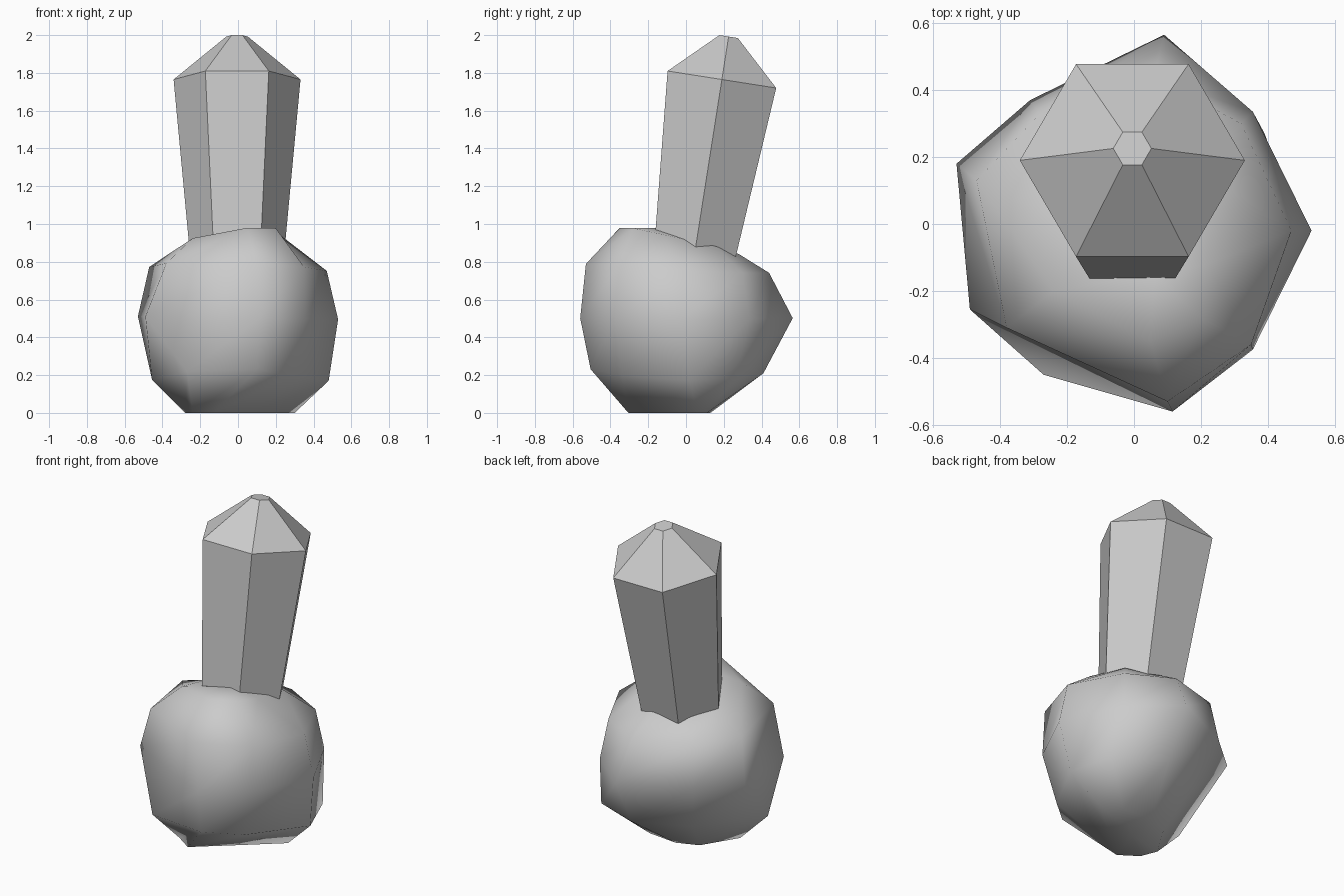
import bpy, bmesh, math
from mathutils import Matrix

if "Cube" in bpy.data.objects:
    bpy.data.objects.remove(bpy.data.objects["Cube"])


def loft(name, rings, caps=None):
    """Skin equal-length rings; close the ends with ngons or fans to cap points."""
    bm = bmesh.new()
    loops = [[bm.verts.new(p) for p in ring] for ring in rings]
    n = len(loops[0])
    for a, b in zip(loops, loops[1:]):
        for i in range(n):
            j = (i + 1) % n
            bm.faces.new((a[i], a[j], b[j], b[i]))
    for k, ring in enumerate((loops[0], loops[-1])):
        if caps:
            c = bm.verts.new(caps[k])
            for i in range(n):
                bm.faces.new((ring[i], ring[(i + 1) % n], c))
        else:
            bm.faces.new(ring)
    bmesh.ops.recalc_face_normals(bm, faces=bm.faces)
    mesh = bpy.data.meshes.new(name)
    bm.to_mesh(mesh)
    bm.free()
    obj = bpy.data.objects.new(name, mesh)
    bpy.context.collection.objects.link(obj)
    return obj


# Rock base: lumpy eight-sided sphere, each ring has a height rule and xy points
ROCK = [
    (lambda x, y: 0.0,
     [(.30, .06), (.17, .11), (-.02, .13), (-.15, .08),
      (-.28, -.13), (-.24, -.23), (-.13, -.305), (.09, -.12)]),
    (lambda x, y: .17 + .24 * y * y,
     [(.48, .02), (.39, .27), (.09, .41), (-.20, .22),
      (-.455, -.15), (-.27, -.45), (.10, -.505), (.28, -.34)]),
    (lambda x, y: .503 - .015 * x,
     [(.53, -.02), (.355, .335), (.09, .565), (-.31, .37),
      (-.53, .18), (-.49, -.255), (.115, -.56), (.355, -.375)]),
    (lambda x, y: .765 - .03 * x - .05 * y,
     [(.47, -.02), (.32, .30), (.06, .44), (-.28, .33),
      (-.47, .13), (-.38, -.31), (.10, -.53), (.35, -.36)]),
    (lambda x, y: min(.98, .90 + .08 * x - .22 * y),
     [(.22, -.12), (.20, .16), (.03, .28), (-.18, .20),
      (-.24, .03), (-.24, -.20), (.05, -.35), (.20, -.28)]),
]
rock = loft("rock_base", [[(x, y, h(x, y)) for x, y in pts] for h, pts in ROCK],
            caps=[(-.05, -.08, 0), (.06, -.15, .98)])
for p in rock.data.polygons:
    p.use_smooth = True

# Crystal: tilted six-sided prism flaring upward to a blunt point
tilt = Matrix.Translation((-.005, .19, 1.765)) @ Matrix.Rotation(math.radians(-8.9), 4, 'X')
profile = [(.225, -1.2), (.336, 0), (.057, .23)]
rings = [[(r * math.cos(i * math.pi / 3), r * math.sin(i * math.pi / 3), z)
          for i in range(6)] for r, z in profile]
crystal = loft("crystal", rings)
crystal.data.transform(tilt)
